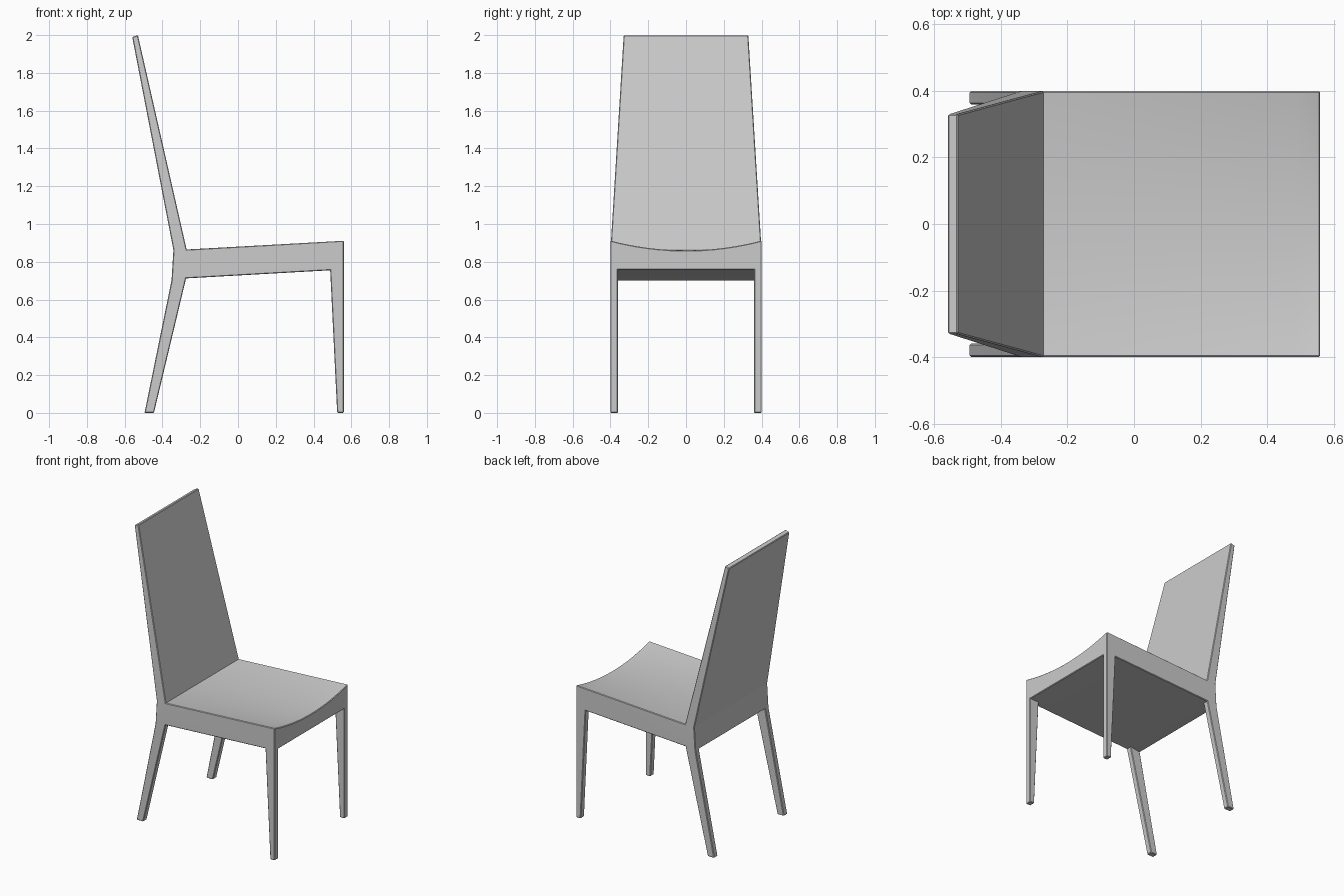
import bpy
import bmesh
import math

cube = bpy.data.objects.get("Cube")
if cube:
    bpy.data.objects.remove(cube, do_unlink=True)

HALF = 0.4       # half width of the chair
LEG = 0.36       # inner face of the legs
TOP_HALF = 0.33  # half width at the top of the backrest
DIP = 0.052      # depth of the dish at the front of the seat
STRIPS = 16

# Side profile points (x, z)
P = {
    "back_top_rear": (-0.56, 1.99), "back_top_front": (-0.53, 2.0),
    "seat_rear_top": (-0.342, 0.862), "seat_crease": (-0.272, 0.865),
    "seat_rear_low": (-0.352, 0.70), "rear_leg_inner": (-0.275, 0.712),
    "front_leg_inner": (0.488, 0.755), "front_low": (0.56, 0.757),
    "seat_front_in": (0.488, 0.908), "seat_front": (0.56, 0.912),
    "rear_foot_a": (-0.495, 0), "rear_foot_b": (-0.445, 0),
    "front_foot_a": (0.525, 0), "front_foot_b": (0.56, 0),
}

# Profile cells, and whether each runs the full width or only along the sides
CELLS = [
    (("back_top_rear", "back_top_front", "seat_crease", "seat_rear_top"), True),
    (("seat_rear_top", "seat_crease", "rear_leg_inner", "seat_rear_low"), True),
    (("seat_crease", "seat_front_in", "front_leg_inner", "rear_leg_inner"), True),
    (("seat_front_in", "seat_front", "front_low", "front_leg_inner"), True),
    (("seat_rear_low", "rear_leg_inner", "rear_foot_b", "rear_foot_a"), False),
    (("front_leg_inner", "front_low", "front_foot_b", "front_foot_a"), False),
]


def place(name, y):
    """Position of a profile point, with the backrest taper and seat dish."""
    x, z = P[name]
    if name.startswith("back_top"):
        y *= TOP_HALF / HALF
    if name.startswith("seat_front"):
        along = (x - P["seat_crease"][0]) / (P["seat_front"][0] - P["seat_crease"][0])
        z -= DIP * along * (1 - (y / HALF) ** 2)
    return x, y, z


wood = bpy.data.materials.new("light grey")
wood.use_nodes = True
grey = (0.6, 0.6, 0.6, 1)
wood.diffuse_color = grey
wood.node_tree.nodes["Principled BSDF"].inputs["Base Color"].default_value = grey

# Collect the outer faces of all cells; faces shared by two cells vanish
ys = [-HALF] + [-LEG + 2 * LEG * i / STRIPS for i in range(STRIPS + 1)] + [HALF]
outer = {}


def add_face(keys):
    ident = frozenset(keys)
    if ident in outer:
        del outer[ident]
    else:
        outer[ident] = keys


for names, full in CELLS:
    for i in range(len(ys) - 1):
        if not full and i not in (0, len(ys) - 2):
            continue
        near = [(n, i) for n in names]
        far = [(n, i + 1) for n in names]
        add_face(near)
        add_face(far[::-1])
        for a in range(4):
            b = (a + 1) % 4
            add_face([near[b], near[a], far[a], far[b]])

bm = bmesh.new()
verts = {}
for keys in outer.values():
    for k in keys:
        if k not in verts:
            verts[k] = bm.verts.new(place(k[0], ys[k[1]]))
    bm.faces.new([verts[k] for k in keys])
bmesh.ops.recalc_face_normals(bm, faces=bm.faces[:])

# Slightly eased outer edges
edges = [e for e in bm.edges if e.is_convex and e.calc_face_angle(0) > math.radians(35)]
bmesh.ops.bevel(bm, geom=edges, offset=0.004, offset_type='OFFSET',
                segments=1, affect='EDGES', clamp_overlap=True)

mesh = bpy.data.meshes.new("chair_frame")
bm.to_mesh(mesh)
bm.free()
mesh.materials.append(wood)
chair = bpy.data.objects.new("chair_frame", mesh)
bpy.context.collection.objects.link(chair)

# Smooth dish, crisp edges
bpy.ops.object.select_all(action='DESELECT')
chair.select_set(True)
bpy.context.view_layer.objects.active = chair
bpy.ops.object.shade_smooth_by_angle(angle=math.radians(10))
